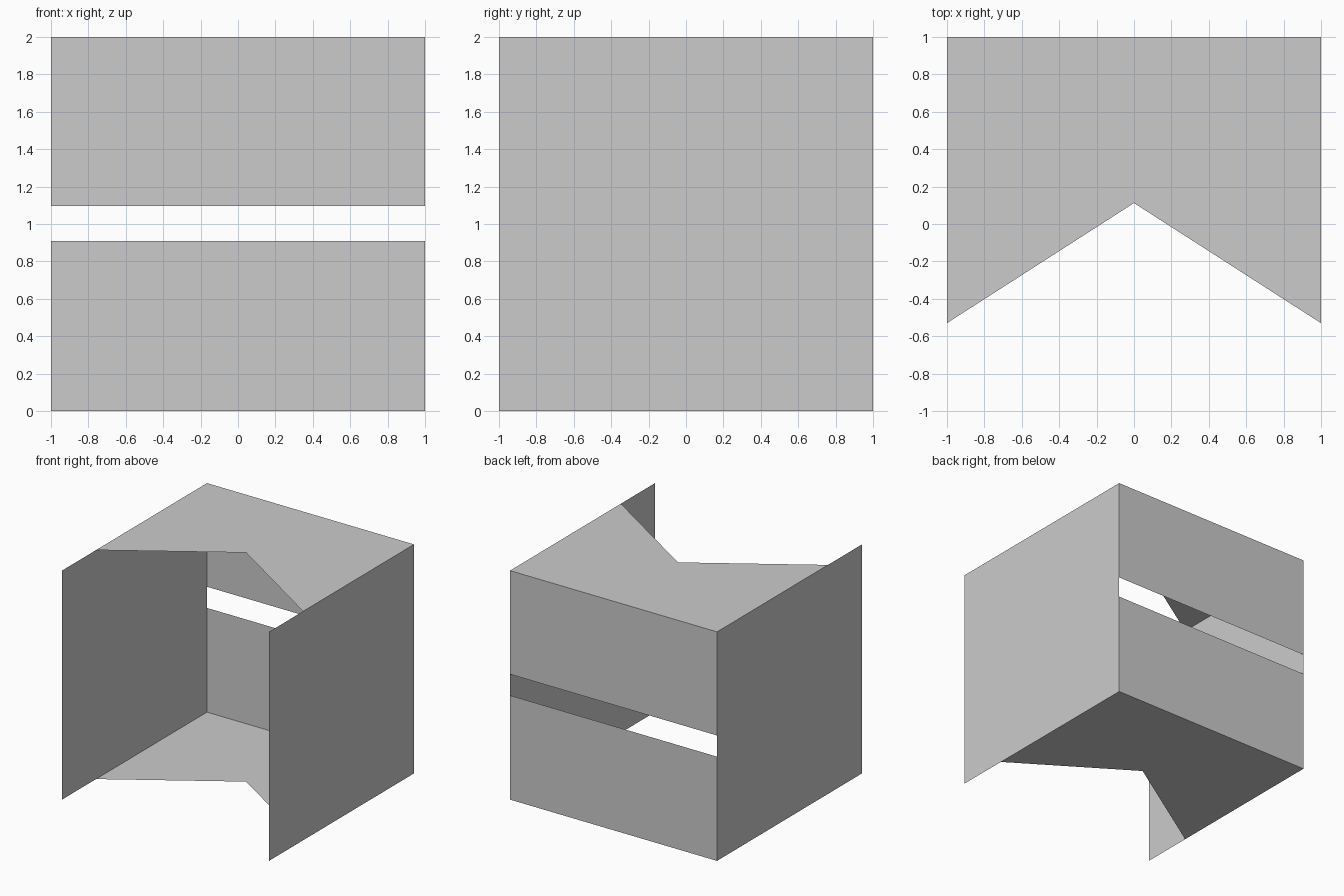
import bpy

if "Cube" in bpy.data.objects:
    bpy.data.objects.remove(bpy.data.objects["Cube"])

def panel(name, points):
    """Single flat sheet from its outline."""
    mesh = bpy.data.meshes.new(name)
    mesh.from_pydata(points, [], [range(len(points))])
    obj = bpy.data.objects.new(name, mesh)
    bpy.context.collection.objects.link(obj)
    return obj

# Side walls
for name, x in (("left_wall", -1), ("right_wall", 1)):
    outline = [(x, -1, 0), (x, 1, 0), (x, 1, 2), (x, -1, 2)]
    panel(name, outline if x > 0 else outline[::-1])

# Back wall: two bands with an open slot between them
for name, z0, z1 in (("lower_back", 0, 0.91), ("upper_back", 1.095, 2)):
    panel(name, [(1, 1, z0), (-1, 1, z0), (-1, 1, z1), (1, 1, z1)])

# Floor and roof with a V notch at the front
notched = [(-1, -0.53), (0, 0.112), (1, -0.53), (1, 1), (-1, 1)]
panel("roof", [(x, y, 2) for x, y in notched])
panel("floor", [(x, y, 0) for x, y in notched[::-1]])
